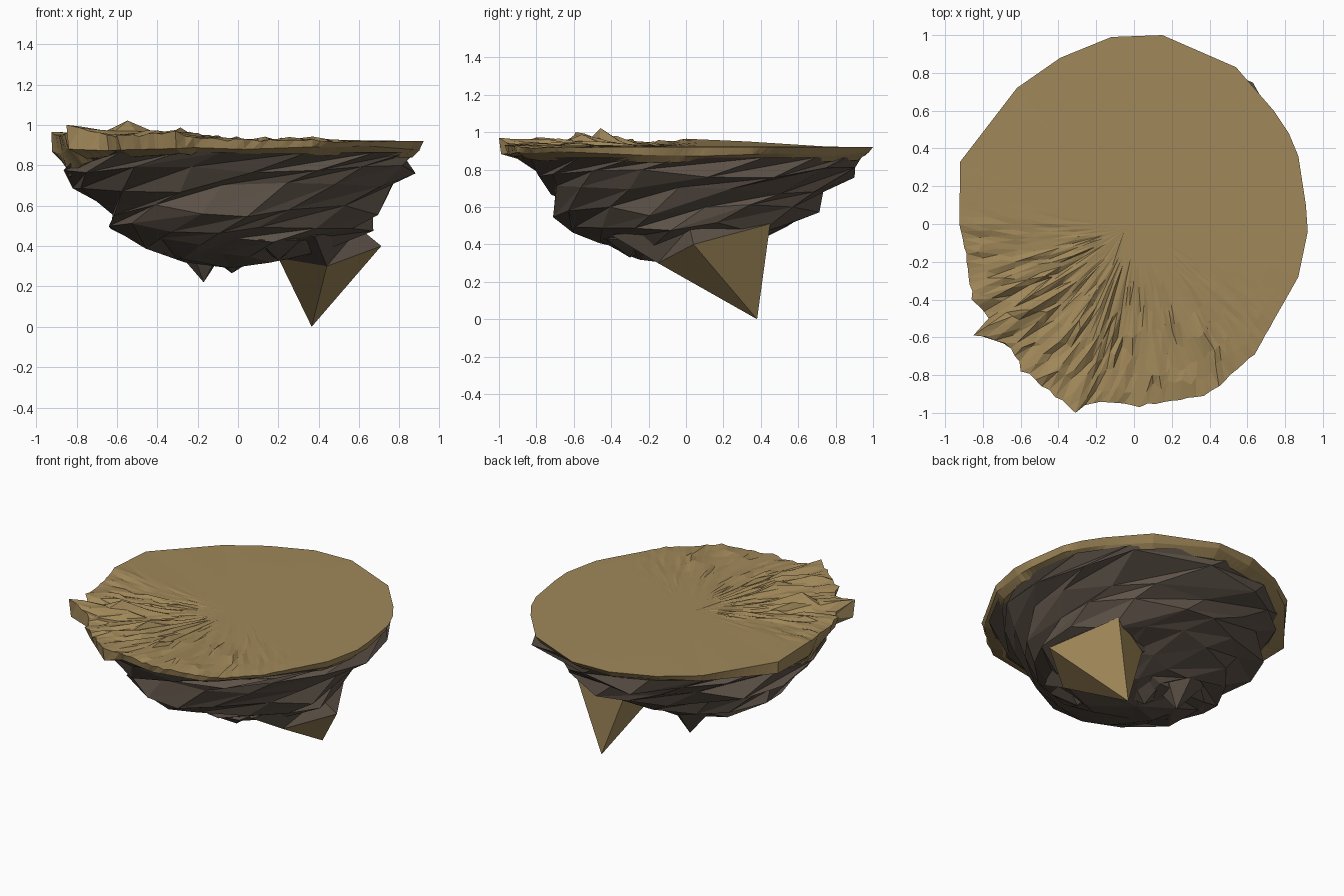
import bpy, bmesh, random
from math import sin, cos, atan2, tau, degrees, exp

if "Cube" in bpy.data.objects:
    bpy.data.objects.remove(bpy.data.objects["Cube"])

random.seed(7)


def material(name, rgb):
    m = bpy.data.materials.new(name)
    m.diffuse_color = (*rgb, 1)
    m.use_nodes = True
    m.node_tree.nodes["Principled BSDF"].inputs["Base Color"].default_value = m.diffuse_color
    return m


SAND = material("sand", (0.35, 0.243, 0.1))
ROCK = material("dark_rock", (0.11, 0.085, 0.065))


def add_mesh(name, verts, faces, mat):
    me = bpy.data.meshes.new(name)
    me.from_pydata(verts, [], faces)
    me.materials.append(mat)
    ob = bpy.data.objects.new(name, me)
    bpy.context.collection.objects.link(ob)
    return ob


def lofted(name, rings, start, end, mat):
    """Skin equal rings from top to bottom, closed at both ends by a fan."""
    n = len(rings[0])
    verts = [start] + [v for r in rings for v in r] + [end]
    last = len(verts) - 1
    faces = []
    for j in range(n):
        k = (j + 1) % n
        faces.append((0, 1 + j, 1 + k))
        for i in range(len(rings) - 1):
            a, b = 1 + i * n, 1 + (i + 1) * n
            faces += [(a + j, b + j, a + k), (a + k, b + j, b + k)]
        b = last - n
        faces.append((last, b + k, b + j))
    return add_mesh(name, verts, faces, mat)


# Plateau outline, anticlockwise from the right: x, y, z
outline = [
    (.92, -.04, .92), (.91, .10, .92), (.87, .36, .92), (.82, .48, .92), (.74, .60, .92),
    (.54, .83, .92), (.15, 1.0, .92), (-.12, .99, .92), (-.39, .88, .92),
    (-.62, .72, .925), (-.92, .33, .95), (-.925, 0, .965), (-.90, -.12, .95),
    (-.86, -.40, .96), (-.77, -.50, .93), (-.85, -.59, 1.0), (-.65, -.66, .95),
    (-.60, -.78, .95), (-.31, -1.0, .97), (-.22, -.95, .94), (.03, -.97, .93),
    (.37, -.91, .93), (.45, -.86, .92), (.64, -.69, .92), (.87, -.28, .92)]


def angle(x, y):
    return degrees(atan2(y, x)) % 360


def roughness(x, y):
    """Broken ground in the front left, fading out to the right."""
    a = angle(x, y)
    if a < 225:
        return max(0, min(1, (a - 172) / 35))
    return max(0, min(1, 1 - (a - 250) / 85))


def undercut(x, y, r_lo, r_hi, z_lo, z_hi, sag):
    """A point of the broken lower rim; it sags down on the left side."""
    r, drop = random.uniform(r_lo, r_hi), max(0, 1 - abs(angle(x, y) - 190) / 26)
    return x * r, y * r, random.uniform(z_lo, z_hi) - sag * drop


middle = [undercut(x, y, .965, 1.0, .87, .90, .02) for x, y, z in outline]
lower = [undercut(x, y, .87, .94, .835, .86, .11) for x, y, z in outline]


def subdivide(loop):
    """Split a loop at the same steps as the outline."""
    out = []
    for i, p in enumerate(loop):
        j = (i + 1) % len(loop)
        a, b = outline[i], outline[j]
        span = (angle(b[0], b[1]) - angle(a[0], a[1])) % 360
        n = max(1, round(span / 2.5))
        out += [tuple(u + (v - u) * k / n for u, v in zip(p, loop[j])) for k in range(n)]
    return out


rim = subdivide(outline)
peaks = [(-.55, -.44, .075, .06), (-.30, -.55, .03, .07), (.36, -.62, .02, .06)]


def ground_height(x, y, z, t):
    h = .925 + (z - .925) * t ** 2
    w = roughness(x, y) * min(1, max(0, t - .2) * 3)
    h += w * random.choice((0, 0, 0, .004, .008, -.012, .02))
    return h + sum(p * exp(-((x - u) ** 2 + (y - v) ** 2) / s ** 2) for u, v, p, s in peaks)


# Plateau: top surface, rim and undercut
rings = []
for t in (.22, .36, .48, .60, .71, .82, .91):
    ring = []
    for x, y, z in rim:
        s = t + random.uniform(-.045, .045) * roughness(x, y)
        ring.append((x * s, y * s, ground_height(x * s, y * s, z, s)))
    rings.append(ring)
edge = []
for x, y, z in rim:
    w = 0 if (x, y, z) in outline else roughness(x, y)
    s = 1 - .02 * random.random() * w
    edge.append((x * s, y * s, z - .02 * random.random() * w))
rings += [edge, subdivide(middle), subdivide(lower)]
lofted("sandy_plateau", rings, (-.05, -.03, .925), (0, 0, .85), SAND)

# Rocky underside: height, then reach every 45 degrees from the right, anticlockwise
profile = [
    (.865, .88, .93, .94, .88, .86, .88, .92, .89),
    (.79, .87, .93, .89, .87, .82, .86, .82, .82),
    (.69, .79, .80, .77, .77, .80, .82, .69, .72),
    (.58, .70, .75, .71, .64, .63, .72, .68, .66),
    (.485, .70, .62, .54, .58, .61, .65, .60, .57),
    (.41, .44, .40, .33, .40, .47, .54, .47, .46),
    (.35, .24, .22, .22, .25, .29, .34, .31, .30)]
SIDES = 16


def reach(row, a):
    f = (a / tau * 8) % 8
    i = int(f) % 8
    return row[i] + (row[(i + 1) % 8] - row[i]) * (f - int(f))


rings = []
for i, (z, *row) in enumerate(profile):
    ring = []
    for j in range(SIDES):
        a = tau * (j - .6 * i + random.uniform(-.25, .25)) / SIDES
        r = reach(row, a) * (random.uniform(.95, 1.06) if i else 1)
        dz = random.uniform(-.035, .035) if i else 0
        ring.append((r * cos(a), r * sin(a), z + dz))
    rings.append(ring)
lofted("rock_underside", rings, (0, 0, .862), (-.04, -.02, .29), ROCK)


# Small rock points hanging below
def rock_point(name, tip, radius, top, sides=5):
    x, y, z = tip
    ring = []
    for j in range(sides):
        a = tau * j / sides + .4
        r = radius * random.uniform(.85, 1.15)
        ring.append((x + r * cos(a), y + r * sin(a), top))
    lofted(name, [ring], (x, y, top + .03), tip, ROCK)


rock_point("hanging_point_back", (-.17, .20, .22), .17, .43)
rock_point("hanging_point_middle", (-.03, .06, .265), .18, .38)
rock_point("hanging_point_front", (.20, -.30, .33), .17, .43)
rock_point("hanging_point_left", (-.36, -.12, .36), .17, .45)

# Large sandy spike under the back right, and the rock it grows out of
spike = [(.71, .04, .40), (.50, .45, .51), (.22, .34, .42), (.20, .0, .34), (.44, -.15, .30)]
collar = [(.60, .02, .49), (.47, .40, .54), (.10, .36, .47), (.06, -.14, .42), (.38, -.40, .45)]
lofted("sandy_spike", [spike], (.42, .15, .47), (.365, .38, 0), SAND)
lofted("spike_rock_collar", [collar, spike], (.35, .1, .56), (.42, .15, .47), ROCK)

# Consistent outward faces, all flat shaded
for ob in bpy.context.collection.objects:
    bm = bmesh.new()
    bm.from_mesh(ob.data)
    bmesh.ops.recalc_face_normals(bm, faces=bm.faces)
    bm.to_mesh(ob.data)
    bm.free()
